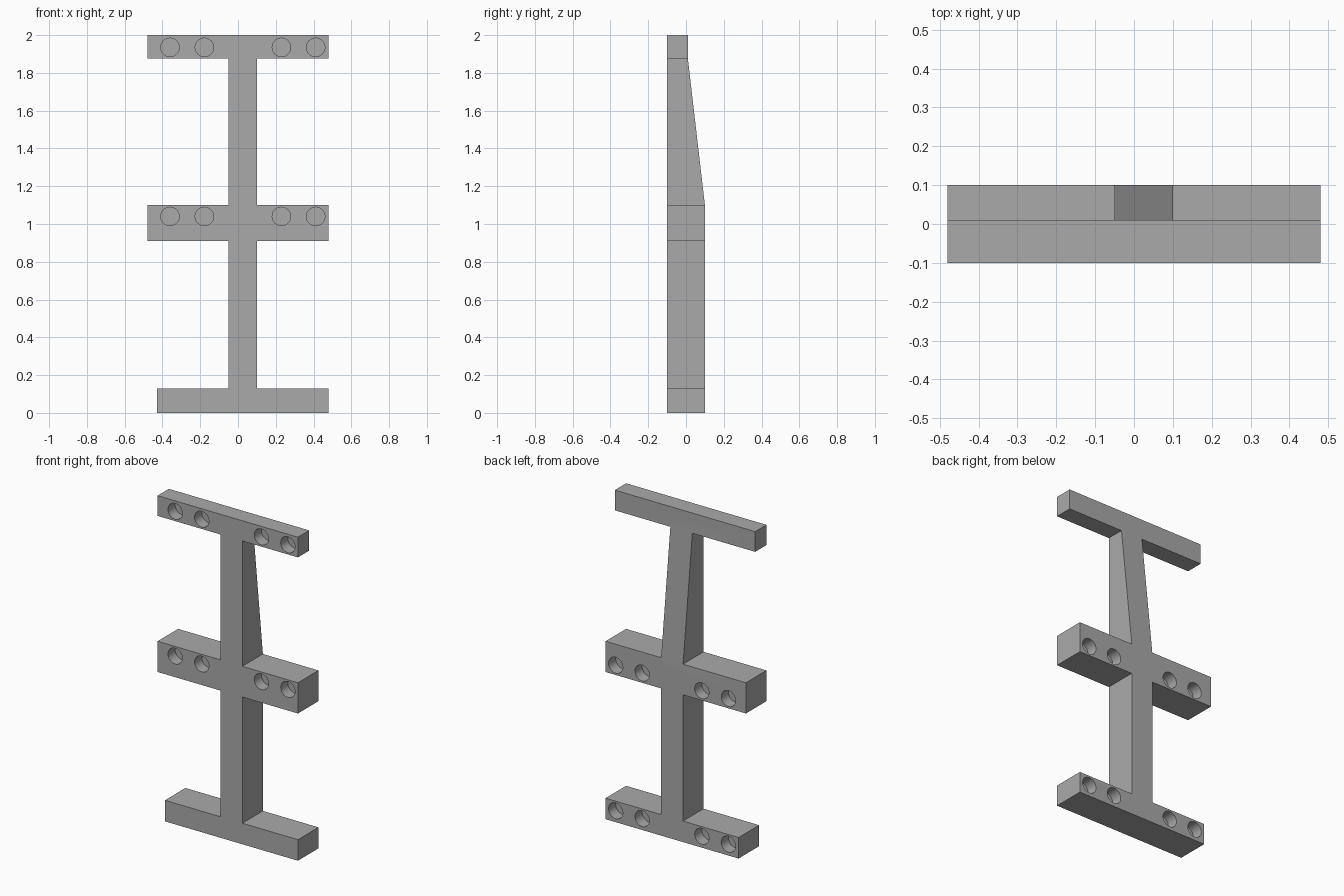
import bpy, bmesh, math
from mathutils import Matrix, Vector

if "Cube" in bpy.data.objects:
    bpy.data.objects.remove(bpy.data.objects["Cube"], do_unlink=True)

grey = bpy.data.materials.new("plain grey")
grey.use_nodes = True
colour = (0.40, 0.40, 0.40, 1)
grey.diffuse_color = colour
grey.node_tree.nodes["Principled BSDF"].inputs["Base Color"].default_value = colour


def finish(bm, name):
    bmesh.ops.recalc_face_normals(bm, faces=bm.faces)
    mesh = bpy.data.meshes.new(name)
    bm.to_mesh(mesh)
    bm.free()
    mesh.materials.append(grey)
    obj = bpy.data.objects.new(name, mesh)
    bpy.context.collection.objects.link(obj)
    return obj


def prism(name, points, sweep):
    """Extrude a closed outline along a vector."""
    bm = bmesh.new()
    face = bm.faces.new([bm.verts.new(p) for p in points])
    new = bmesh.ops.extrude_face_region(bm, geom=[face])["geom"]
    bmesh.ops.translate(bm, vec=sweep, verts=[v for v in new if isinstance(v, bmesh.types.BMVert)])
    return finish(bm, name)


def cut(body, cutter):
    mod = body.modifiers.new("cut", "BOOLEAN")
    mod.operation = "DIFFERENCE"
    mod.solver = "EXACT"
    mod.object = cutter
    bpy.context.view_layer.objects.active = body
    bpy.ops.object.modifier_apply(modifier=mod.name)
    bpy.data.objects.remove(cutter, do_unlink=True)


FRONT, BACK, RIDGE = -0.10, 0.10, 0.01
STEM = (-0.05, 0.10)
# crossbars: bottom, top, right end, left end
BARS = [(0, 0.13, -0.43, 0.48), (0.91, 1.10, -0.48, 0.48), (1.875, 2.0, -0.48, 0.48)]

# frame: stem and three crossbars as one outline
left, right = [], []
for i, (z0, z1, x0, x1) in enumerate(BARS):
    for side, end, stem in ((left, x0, STEM[0]), (right, x1, STEM[1])):
        if i > 0:
            side.append((stem, z0))
        side += [(end, z0), (end, z1)]
        if i < len(BARS) - 1:
            side.append((stem, z1))
outline = right + left[::-1]
frame = prism("rack_frame", [(x, FRONT, z) for x, z in outline], Vector((0, BACK - FRONT, 0)))

# slope of the upper stem and thinner top bar
wedge = [(BACK, 1.10), (RIDGE, 1.875), (RIDGE, 2.2), (0.3, 2.2), (0.3, 1.2)]
cut(frame, prism("taper_cutter", [(-0.7, y, z) for y, z in wedge], Vector((1.4, 0, 0))))

# blind round holes, front on the upper bars and back on the lower bars
DEPTH, RADIUS = 0.07, 0.049
bm = bmesh.new()
for y, heights in ((FRONT, (1.935, 1.04)), (BACK, (0.97, 0.07))):
    for z in heights:
        for x in (-0.36, -0.178, 0.23, 0.411):
            bmesh.ops.create_cone(
                bm, cap_ends=True, segments=32, radius1=RADIUS, radius2=RADIUS, depth=2 * DEPTH,
                matrix=Matrix.Translation((x, y, z)) @ Matrix.Rotation(math.pi / 2, 4, "X"))
cut(frame, finish(bm, "hole_cutter"))

bpy.ops.object.select_all(action="DESELECT")
frame.select_set(True)
bpy.context.view_layer.objects.active = frame
bpy.ops.object.shade_smooth_by_angle(angle=math.radians(30))
